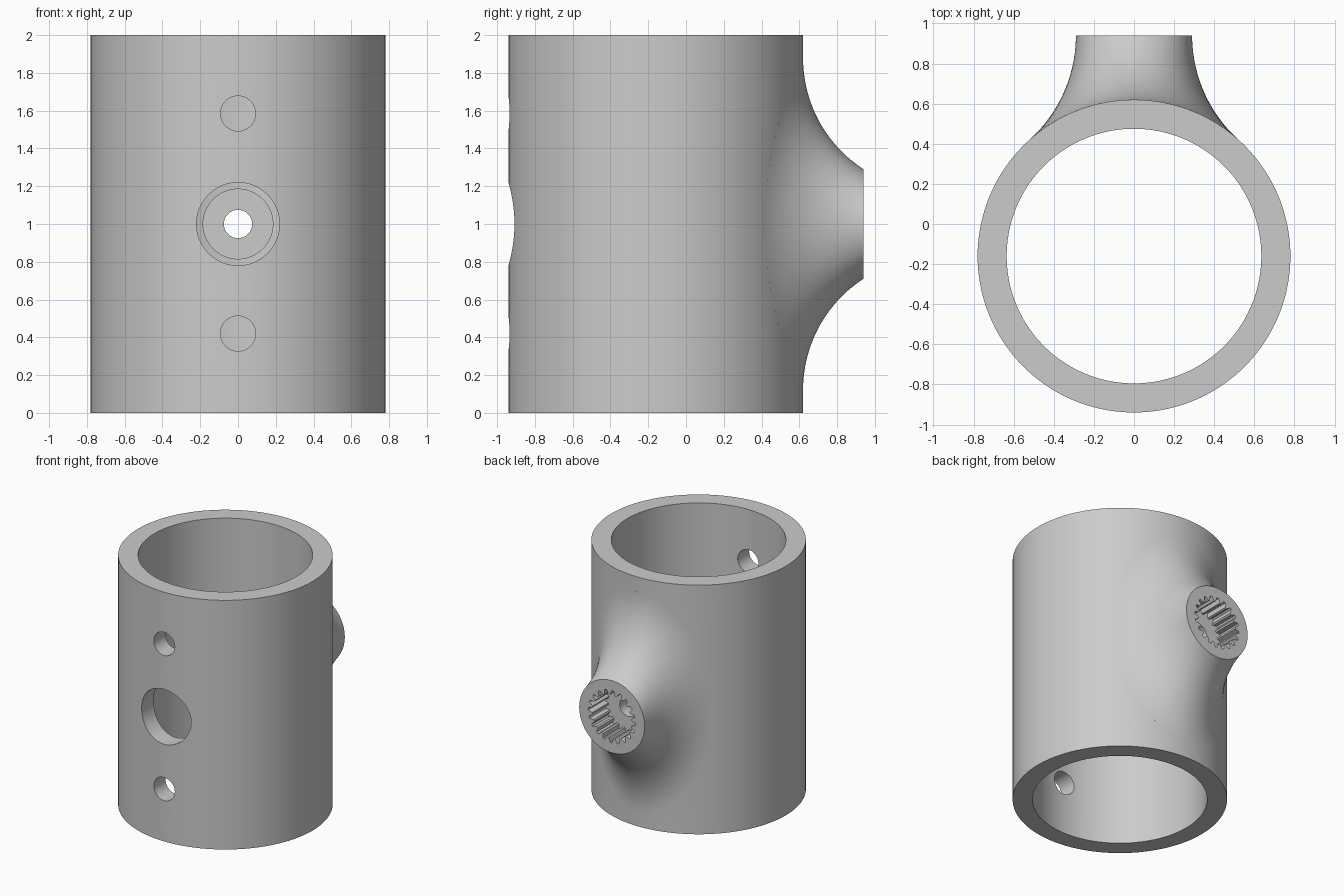
import bpy, bmesh
from math import sin, cos, tau, sqrt, radians
from mathutils import Vector

if "Cube" in bpy.data.objects:
    bpy.data.objects.remove(bpy.data.objects["Cube"])

AXIS_Y, R_OUT, R_IN = -0.16, 0.78, 0.635     # tube
RIM_Y, RIM_R, BLEND, MID_Z = 0.94, 0.29, 0.70, 1.0   # splined boss

grey = bpy.data.materials.new("plain grey")
grey.use_nodes = True
colour = (0.6, 0.6, 0.6, 1)
grey.diffuse_color = colour
grey.node_tree.nodes["Principled BSDF"].inputs["Base Color"].default_value = colour


def loft(name, rings, wrap=False, tip=None):
    """Skin equal-length rings; close the ends, or wrap round to the start."""
    bm = bmesh.new()
    rows = [[bm.verts.new(p) for p in ring] for ring in rings]
    n = len(rows[0])
    pairs = list(zip(rows, rows[1:])) + ([(rows[-1], rows[0])] if wrap else [])
    for a, b in pairs:
        for i in range(n):
            j = (i + 1) % n
            bm.faces.new((a[i], a[j], b[j], b[i]))
    if not wrap:
        bm.faces.new(rows[0])
        if tip:
            t = bm.verts.new(tip)
            for i in range(n):
                bm.faces.new((rows[-1][i], rows[-1][(i + 1) % n], t))
        else:
            bm.faces.new(rows[-1])
    bmesh.ops.recalc_face_normals(bm, faces=bm.faces)
    mesh = bpy.data.meshes.new(name)
    bm.to_mesh(mesh)
    bm.free()
    mesh.materials.append(grey)
    obj = bpy.data.objects.new(name, mesh)
    bpy.context.collection.objects.link(obj)
    return obj


def tube_ring(r, z, n=144):
    return [(r * cos(tau * i / n), AXIS_Y + r * sin(tau * i / n), z) for i in range(n)]


def bore(name, y0, y1, z, radii, n):
    """Prism along y whose radius cycles through the given list."""
    rs = [radii[i % len(radii)] for i in range(n)]
    return loft(name, [[(r * cos(tau * i / n), y, z + r * sin(tau * i / n))
                        for i, r in enumerate(rs)] for y in (y0, y1)])


def combine(target, tool, operation):
    mod = target.modifiers.new(operation, "BOOLEAN")
    mod.operation, mod.solver, mod.object = operation, "EXACT", tool
    bpy.context.view_layer.objects.active = target
    bpy.ops.object.modifier_apply(modifier=mod.name)
    bpy.data.objects.remove(tool)


def blend_line(phi, steps=20):
    """Arc from the boss rim to where a rolling ball touches the tube."""
    rim = Vector((RIM_R * cos(phi), RIM_Y, MID_Z + RIM_R * sin(phi)))
    lo, hi = -0.4, 1.3
    for _ in range(40):
        a = (lo + hi) / 2
        rho = RIM_R + BLEND * cos(a)
        c = Vector((rho * cos(phi), RIM_Y + BLEND * sin(a), MID_Z + rho * sin(phi)))
        if sqrt(c.x ** 2 + (c.y - AXIS_Y) ** 2) < R_OUT + BLEND:
            lo = a
        else:
            hi = a
    axis = Vector((0, AXIS_Y, c.z))
    out = (c - axis).normalized()
    u, v = (rim - c).normalized(), -out
    angle = u.angle(v)
    line = [c + BLEND * (u * sin((1 - t) * angle) + v * sin(t * angle)) / sin(angle)
            for t in (k / steps for k in range(steps + 1))]
    return line + [axis + out * (R_OUT - 0.07)]   # root buried in the wall


# Tube
body = loft("splined_tube_hub", [tube_ring(R_OUT, 0), tube_ring(R_OUT, 2),
                                 tube_ring(R_IN, 2), tube_ring(R_IN, 0)], wrap=True)

# Boss flowing out of the back of the tube
lines = [blend_line(tau * (i + 0.5) / 96) for i in range(96)]
boss = loft("boss", list(zip(*lines)), tip=(0, AXIS_Y + R_OUT - 0.07, MID_Z))
combine(body, boss, "UNION")

# Front access hole and the two smaller holes
for z, r in ((MID_Z, 0.22), (1.585, 0.093), (0.42, 0.093)):
    combine(body, bore("front_hole", -1.2, -0.6, z, [r], 48), "DIFFERENCE")

# Screw recess, screw hole and toothed socket through the boss
combine(body, bore("screw_recess", 0.3, 0.64, MID_Z, [0.185], 48), "DIFFERENCE")
combine(body, bore("toothed_socket", 0.735, 1.1, MID_Z, [0.21, 0.21, 0.175, 0.175], 80), "DIFFERENCE")
combine(body, bore("screw_hole", 0.55, 0.85, MID_Z, [0.075], 32), "DIFFERENCE")

bpy.ops.object.select_all(action="DESELECT")
body.select_set(True)
bpy.context.view_layer.objects.active = body
bpy.ops.object.shade_smooth_by_angle(angle=radians(25))
